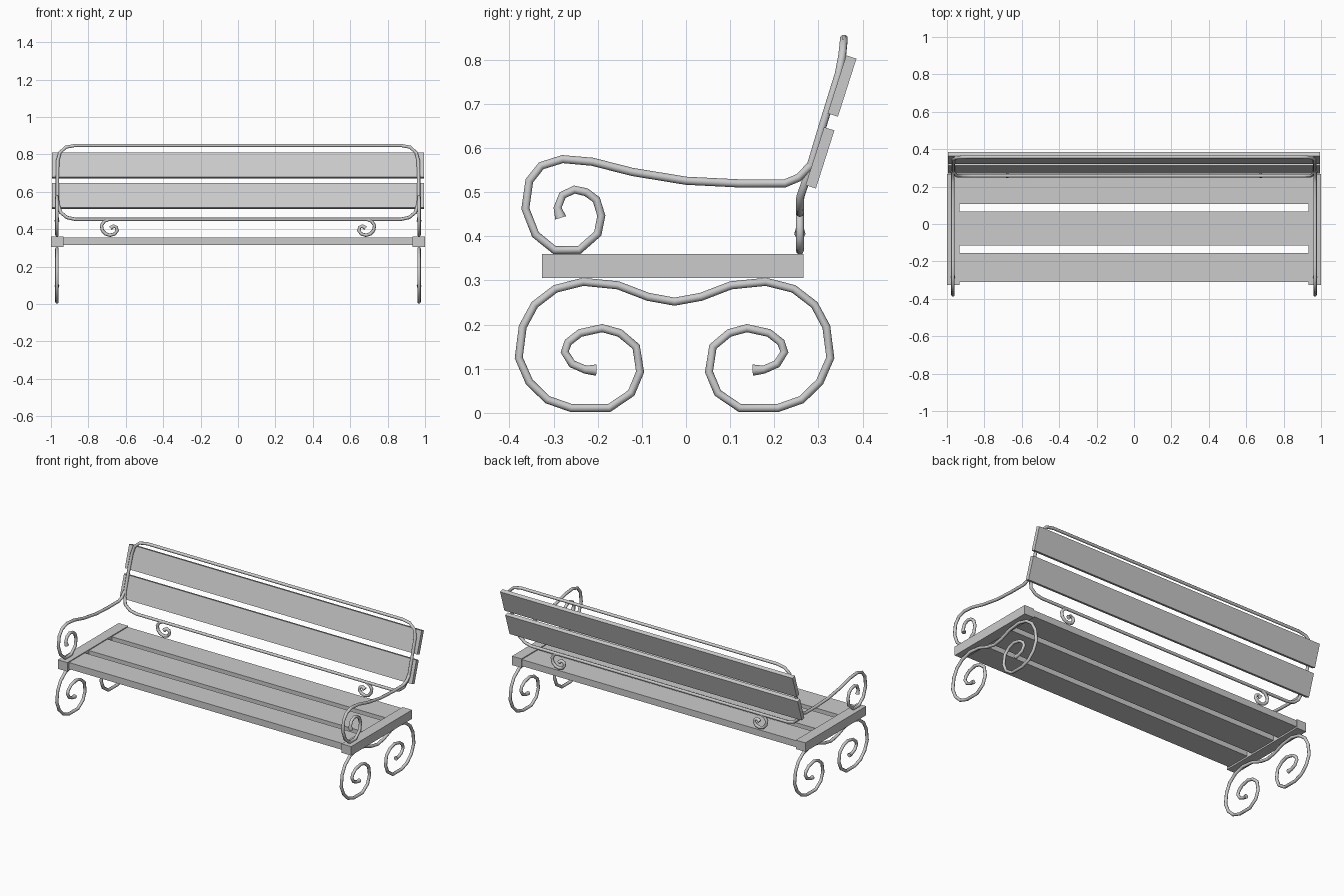
import bpy, math

if "Cube" in bpy.data.objects:
    bpy.data.objects.remove(bpy.data.objects["Cube"])

R = 0.0092  # bar radius


def box(name, size, loc, tilt=0):
    bpy.ops.mesh.primitive_cube_add(size=1, location=loc, rotation=(tilt, 0, 0))
    ob = bpy.context.object
    ob.name = name
    ob.scale = size
    bpy.ops.object.transform_apply(location=False, rotation=False, scale=True)


def bar(name, pts, cyclic=False, flared=()):
    """Round iron bar along a polyline; flared ends are a bit thicker."""
    cu = bpy.data.curves.new(name, 'CURVE')
    cu.dimensions = '3D'
    cu.bevel_depth = R
    cu.bevel_resolution = 2
    cu.use_fill_caps = True
    sp = cu.splines.new('POLY')
    sp.points.add(len(pts) - 1)
    for p, co in zip(sp.points, pts):
        p.co = (*co, 1)
    for i in flared:
        sp.points[i].radius = 1.4
    sp.use_cyclic_u = cyclic
    ob = bpy.data.objects.new(name, cu)
    bpy.context.collection.objects.link(ob)
    bpy.ops.object.select_all(action='DESELECT')
    ob.select_set(True)
    bpy.context.view_layer.objects.active = ob
    bpy.ops.object.convert(target='MESH')
    bpy.ops.object.shade_smooth_by_angle(angle=math.radians(50))


# Side profiles (y, z)
half_leg = [(-.203, .097), (-.228, .098), (-.258, .111), (-.275, .138), (-.267, .16),
            (-.24, .181), (-.19, .192), (-.15, .181), (-.113, .15), (-.104, .093),
            (-.124, .045), (-.174, .011), (-.26, .011), (-.314, .03), (-.355, .07),
            (-.379, .125), (-.37, .195), (-.343, .245), (-.296, .281), (-.233, .297),
            (-.154, .289), (-.086, .263)]
mid = -.026
leg = half_leg + [(mid, .252)] + [(2 * mid - y, z) for y, z in reversed(half_leg)]
arm = [(-.284, .442), (-.291, .465), (-.28, .493), (-.253, .506), (-.226, .5),
       (-.203, .483), (-.192, .447), (-.2, .406), (-.242, .369), (-.298, .369),
       (-.341, .404), (-.364, .463), (-.355, .526), (-.328, .56), (-.28, .575),
       (-.212, .569), (-.122, .546), (0, .526), (.12, .52), (.224, .52),
       (.255, .533), (.282, .56)]
# Small curl under the back frame (x, z)
curl = [(.69, .453), (.715, .443), (.73, .42), (.725, .393), (.708, .375), (.684, .368),
        (.66, .374), (.646, .392), (.65, .41), (.665, .418), (.682, .405)]

for s, side in ((-1, "left"), (1, "right")):
    bar(side + "_leg_scroll", [(s * .968, y, z) for y, z in leg], flared=(0, -1))
    bar(side + "_armrest", [(s * .968, y, z) for y, z in arm], flared=(0,))
    bar(side + "_back_curl", [(s * x, .258, z) for x, z in curl], flared=(-1,))
    box(side + "_seat_rail", (.065, .592, .055), (s * .966, -.03, .333))

# Back frame: closed rounded rectangle, leaning backwards (x, y, z)
half_frame = [(.87, .258, .453), (.915, .258, .463), (.948, .259, .49), (.962, .273, .53),
              (.966, .284, .565), (.966, .311, .655), (.964, .346, .768),
              (.952, .354, .81), (.92, .357, .839), (.87, .358, .848)]
bar("back_frame", half_frame + [(-x, y, z) for x, y, z in reversed(half_frame)], cyclic=True)

# Seat slats
for i, (y0, y1) in enumerate([(-.31, -.155), (-.116, .067), (.106, .262)]):
    box(f"seat_slat_{i + 1}", (1.88, y1 - y0, .04), (0, (y0 + y1) / 2, .335))

# Back slats
for name, y, z in (("lower_back_slat", .3036, .578), ("upper_back_slat", .3536, .7407)):
    box(name, (1.99, .0245, .138), (0, y, z), -math.radians(17.7))
